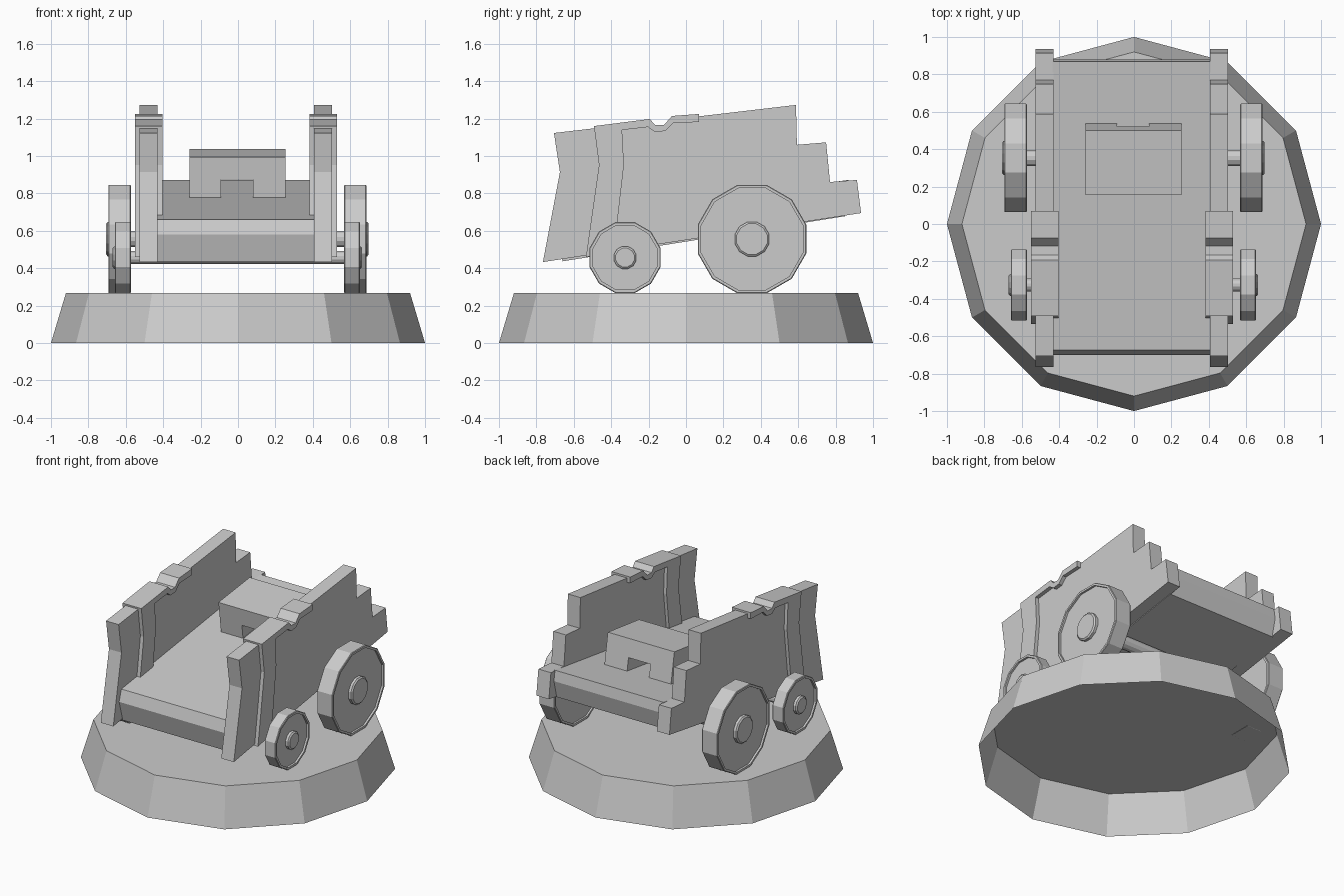
import bpy, bmesh
from math import sin, cos, pi

if "Cube" in bpy.data.objects:
    bpy.data.objects.remove(bpy.data.objects["Cube"])


def make(name, verts, faces):
    me = bpy.data.meshes.new(name)
    me.from_pydata(verts, [], faces)
    bm = bmesh.new()
    bm.from_mesh(me)
    bmesh.ops.recalc_face_normals(bm, faces=bm.faces)
    bm.to_mesh(me)
    bm.free()
    ob = bpy.data.objects.new(name, me)
    bpy.context.collection.objects.link(ob)
    return ob


def loft(name, a, b, closed=True):
    """Skin between two matching outlines; the first end can be left open."""
    n = len(a)
    faces = [list(range(n, 2 * n))]
    if closed:
        faces.append(list(range(n))[::-1])
    faces += [[i, (i + 1) % n, n + (i + 1) % n, n + i] for i in range(n)]
    return make(name, a + b, faces)


def slab(name, profile, x0, x1):
    """Side-view (y, z) profile extruded across x."""
    return loft(name, [(x0, y, z) for y, z in profile], [(x1, y, z) for y, z in profile])


def lathe(name, profile, y, z, n=12):
    """(x, apothem) profile turned about an x axis, flat side down, capped ends."""
    verts, k = [], 1 / cos(pi / n)
    for x, r in profile:
        for i in range(n):
            t = (i + 0.5) * 2 * pi / n
            verts.append((x, y + r * k * cos(t), z + r * k * sin(t)))
    m = len(profile)
    faces = [list(range(n)), list(range((m - 1) * n, m * n))]
    for j in range(m - 1):
        for i in range(n):
            p, q = j * n + i, j * n + (i + 1) % n
            faces.append([p, q, q + n, p + n])
    return make(name, verts, faces)


# Twelve-sided tapered base, open underneath
def ring(r, z):
    return [(r * cos(i * pi / 6), r * sin(i * pi / 6), z) for i in range(12)]


loft("base", ring(1.0, 0), ring(0.92, 0.267), closed=False)

# Sloping cart floor with bevelled end boards
slab("floor", [(-.66, .437), (-.70, .58), (-.675, .66), (.868, .872),
               (.88, .80), (.85, .678)], -.435, .412)

# Stepped side panels with a dip in the top edge
panel = [(-.765, .433), (-.674, .914), (-.706, 1.123), (-.21, 1.181), (-.17, 1.14),
         (-.115, 1.14), (-.068, 1.196), (.588, 1.273), (.593, 1.06), (.749, 1.073),
         (.77, .861), (.914, .872), (.936, .695)]

# Strap wrapped round each panel, running back along the top
strap = [(-.535, .46), (-.465, .952), (-.492, 1.16), (-.193, 1.198), (-.166, 1.166),
         (-.118, 1.166), (-.075, 1.214), (.07, 1.225), (.07, 1.182), (-.07, 1.176),
         (-.112, 1.134), (-.166, 1.128), (-.203, 1.155), (-.342, 1.139),
         (-.332, .952), (-.369, .631), (-.396, .487)]

for side, x0, x1 in (("left", -.527, -.43), ("right", .406, .503)):
    slab(side + "_panel", panel, x0, x1)
    slab(side + "_strap", strap, x0 - .023, x1 + .026)

# Seat: tilted block with a tunnel through the middle
outline = [(-.26, 0), (-.26, 1), (.255, 1), (.255, 0), (.08, 0), (.08, .46), (-.09, .46), (-.09, 0)]
loft("seat",
     [(x, .185 - .03 * t, .77 + .225 * t) for x, t in outline],
     [(x, .54 - .04 * t, .81 + .228 * t) for x, t in outline])

# Wheels with raised rims and hubs, plus through axles
for end, y, z, r, hub, xo, axle in (("rear", .353, .556, .29, .092, .69, .043),
                                    ("front", -.326, .457, .19, .06, .655, .034)):
    for side, s in (("left", -1), ("right", 1)):
        prof = [(.582, hub), (.582, r - .018), (.57, r - .018), (.57, r - .004), (.574, r),
                (xo - .004, r), (xo, r - .004), (xo, r - .018), (xo - .014, r - .018),
                (xo - .014, hub), (xo + .004, hub), (xo + .012, hub - .01)]
        lathe(f"{side}_{end}_wheel", [(s * x - .003, a) for x, a in prof], y, z)
    lathe(end + "_axle", [(-.6, axle), (.6, axle)], y, z)
